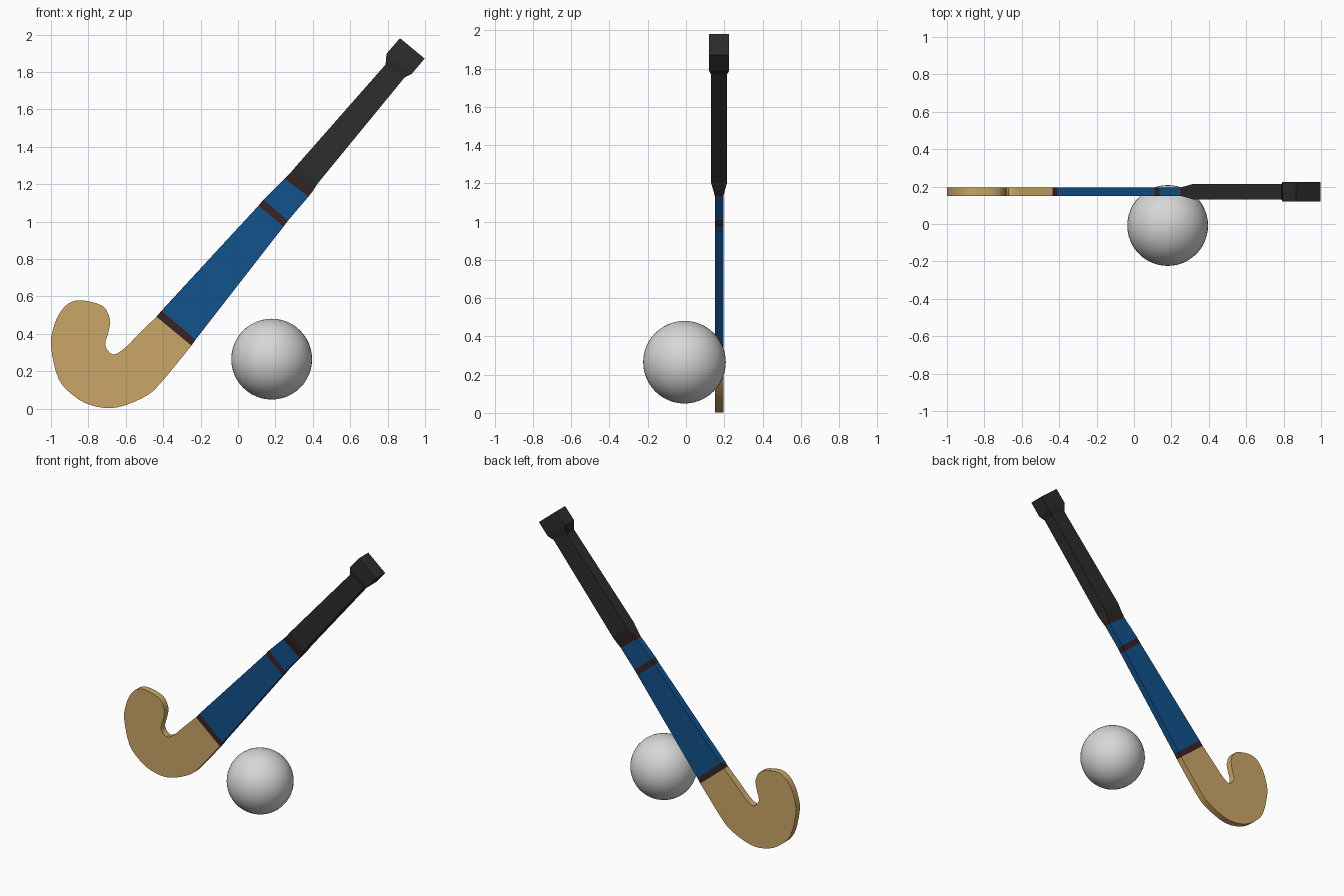
import bpy
import bmesh
from mathutils import Vector

cube = bpy.data.objects.get("Cube")
if cube:
    bpy.data.objects.remove(cube, do_unlink=True)

STICK_Y = 0.173      # middle plane of the stick
HALF = 0.0225        # half thickness of the wooden stick


def make_material(name, colour):
    mat = bpy.data.materials.new(name)
    mat.use_nodes = True
    mat.diffuse_color = (*colour, 1)
    mat.node_tree.nodes["Principled BSDF"].inputs["Base Color"].default_value = (*colour, 1)
    return mat


wood = make_material("pale wood", (0.60, 0.38, 0.14))
blue = make_material("deep blue", (0.006, 0.085, 0.26))
brown = make_material("dark brown", (0.04, 0.017, 0.017))
black = make_material("grip black", (0.026, 0.026, 0.026))
white = make_material("ball white", (0.68, 0.68, 0.68))


def finish(bm, name, mat):
    bmesh.ops.recalc_face_normals(bm, faces=bm.faces)
    mesh = bpy.data.meshes.new(name)
    bm.to_mesh(mesh)
    bm.free()
    mesh.materials.append(mat)
    obj = bpy.data.objects.new(name, mesh)
    bpy.context.collection.objects.link(obj)
    return obj


def smooth(obj, angle):
    bpy.ops.object.select_all(action="DESELECT")
    obj.select_set(True)
    bpy.context.view_layer.objects.active = obj
    bpy.ops.object.shade_smooth_by_angle(angle=angle)


def rounded_outline(points, steps):
    """Run a smooth curve through the points, keeping both ends."""
    pts = [Vector(p) for p in points]
    padded = [pts[0]] + pts + [pts[-1]]
    result = []
    for a, b, c, d in zip(padded, padded[1:], padded[2:], padded[3:]):
        for i in range(steps):
            t = i / steps
            result.append(b + (c - a) * t / 2
                          + (a - b * 2.5 + c * 2 - d / 2) * t ** 2
                          + ((b - c) * 3 + d - a) * t ** 3 / 2)
    result.append(pts[-1])
    return result


def box_loft(name, sections, mat, cap=False):
    """Join rectangular sections given as (left edge, right edge, half thickness)."""
    bm = bmesh.new()
    rings = []
    for left, right, half in sections:
        corners = [(left, -half), (right, -half), (right, half), (left, half)]
        rings.append([bm.verts.new((p[0], STICK_Y + y, p[1])) for p, y in corners])
    for low, high in zip(rings, rings[1:]):
        for i in range(4):
            j = (i + 1) % 4
            bm.faces.new((low[i], low[j], high[j], high[i]))
    # The far end is closed only where it can be seen
    if cap:
        bm.faces.new(rings[-1])
    return finish(bm, name, mat)


# Curved wooden head, from the inner edge round the toe to the outer edge
head_points = [
    (-0.436, 0.492), (-0.53, 0.40), (-0.61, 0.32), (-0.67, 0.29), (-0.71, 0.34),
    (-0.69, 0.42), (-0.685, 0.48), (-0.725, 0.55), (-0.84, 0.58), (-0.91, 0.56),
    (-0.96, 0.50), (-0.99, 0.42), (-1.0, 0.33), (-0.96, 0.16), (-0.88, 0.07),
    (-0.79, 0.02), (-0.68, 0.003), (-0.58, 0.027), (-0.48, 0.075), (-0.42, 0.13),
    (-0.34, 0.225), (-0.249, 0.337),
]
bm = bmesh.new()
outline = rounded_outline(head_points, 3)
face = bm.faces.new([bm.verts.new((p.x, STICK_Y - HALF, p.y)) for p in outline])
extruded = bmesh.ops.extrude_face_region(bm, geom=[face], use_keep_orig=True)
moved = [v for v in extruded["geom"] if isinstance(v, bmesh.types.BMVert)]
bmesh.ops.translate(bm, verts=moved, vec=(0, HALF * 2, 0))
smooth(finish(bm, "curved_head", wood), 0.6)

# Cross-sections along the stick, from the head to the top
head_end = ((-0.436, 0.492), (-0.249, 0.337), HALF)
low_band_end = ((-0.409, 0.524), (-0.227, 0.369), HALF)
shaft_end = ((0.11, 1.086), (0.243, 0.973), HALF)
mid_band_end = ((0.136, 1.118), (0.267, 1.005), HALF)
neck_end = ((0.249, 1.23), (0.377, 1.134), HALF)
top_band_end = ((0.281, 1.262), (0.402, 1.166), 0.031)
flare_end = ((0.318, 1.305), (0.425, 1.203), 0.042)
grip_end = ((0.789, 1.84), (0.89, 1.77), 0.042)
knob_start = ((0.794, 1.898), (0.928, 1.789), 0.0525)
knob_end = ((0.866, 1.981), (0.998, 1.872), 0.0525)

# Painted shaft with its bands
box_loft("lower_band", [head_end, low_band_end], brown)
box_loft("shaft", [low_band_end, shaft_end], blue)
box_loft("middle_band", [shaft_end, mid_band_end], brown)
box_loft("neck", [mid_band_end, neck_end], blue)
box_loft("upper_band", [neck_end, top_band_end], brown)

# Wrapped handle and end knob
box_loft("grip", [top_band_end, flare_end, grip_end], black)
box_loft("end_knob", [grip_end, knob_start, knob_end], black, cap=True)

# Ball
bm = bmesh.new()
bmesh.ops.create_uvsphere(bm, u_segments=48, v_segments=24, radius=0.216)
ball = finish(bm, "ball", white)
ball.location = (0.18, -0.008, 0.265)
smooth(ball, 1)
